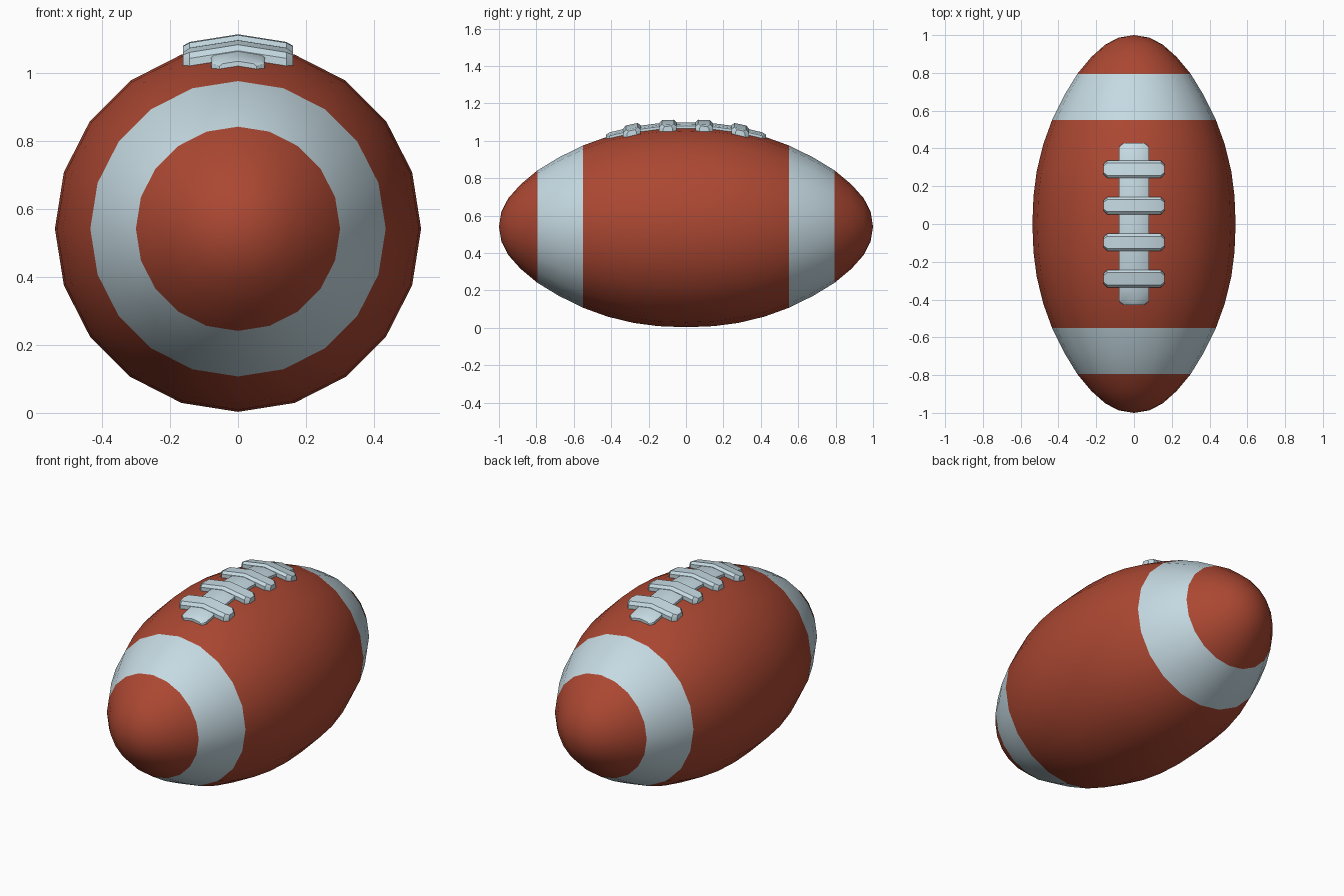
import bpy, bmesh, math

if "Cube" in bpy.data.objects:
    bpy.data.objects.remove(bpy.data.objects["Cube"])

CZ = 0.541
HALF = [(0, .538), (.15, .532), (.28, .515), (.42, .481), (.55, .434), (.68, .370),
        (.795, .300), (.885, .225), (.95, .152), (.987, .08), (1, 0)]


def material(name, col):
    m = bpy.data.materials.new(name)
    m.diffuse_color = (*col, 1)
    m.use_nodes = True
    m.node_tree.nodes["Principled BSDF"].inputs["Base Color"].default_value = m.diffuse_color
    return m


leather = material("brown leather", (.41, .064, .032))
white = material("pale white", (.56, .70, .76))


def radius(y):
    y = abs(y)
    for (a, ra), (b, rb) in zip(HALF, HALF[1:]):
        if y <= b:
            return ra + (rb - ra) * (y - a) / (b - a)
    return 0


def finish(name, bm, mats, angle):
    bmesh.ops.recalc_face_normals(bm, faces=bm.faces)
    me = bpy.data.meshes.new(name)
    bm.to_mesh(me)
    bm.free()
    ob = bpy.data.objects.new(name, me)
    bpy.context.collection.objects.link(ob)
    for m in mats:
        me.materials.append(m)
    bpy.ops.object.select_all(action='DESELECT')
    bpy.context.view_layer.objects.active = ob
    ob.select_set(True)
    bpy.ops.object.shade_smooth_by_angle(angle=math.radians(angle))


def loft(bm, rings, caps):
    vs = [[bm.verts.new(p) for p in r] for r in rings]
    n = len(vs[0])
    for a, b in zip(vs, vs[1:]):
        for i in range(n):
            bm.faces.new((a[i], a[(i + 1) % n], b[(i + 1) % n], b[i]))
    if caps:
        bm.faces.new(vs[0])
        bm.faces.new(vs[-1])


# Ball: 20-sided spindle along y, two painted bands
bm = bmesh.new()
prof = [(-y, r) for y, r in HALF[:0:-1]] + HALF
loft(bm, [[(r * math.cos(k * math.pi / 10), y, CZ + r * math.sin(k * math.pi / 10))
           for k in range(20)] for y, r in prof], False)
bmesh.ops.remove_doubles(bm, verts=bm.verts, dist=1e-5)
for f in bm.faces:
    if .55 < abs(f.calc_center_median().y) < .795:
        f.material_index = 1
finish("ball", bm, [leather, white], 40)


def on_ball(x, y, h):
    """Point at height h above the top facets of the ball."""
    return (x, y, CZ + radius(y) - .158 * abs(x) + h)


# Long lace strip following the seam
bm = bmesh.new()
rings = []
for y, w in [(-.428, .055), (-.41, .078), (-.35, .08), (-.28, .08), (-.15, .08), (0, .08),
             (.15, .08), (.28, .08), (.35, .08), (.41, .078), (.428, .055)]:
    t = .014 if abs(y) > .42 else .02
    rings.append([on_ball(x, y, h) for x, h in
                  [(-w, -.015), (-w, t - .006), (-w + .01, t), (0, t),
                   (w - .01, t), (w, t - .006), (w, -.015), (0, -.015)]])
loft(bm, rings, True)
finish("seam_lace", bm, [white], 30)

# Four cross laces
for i, y0 in enumerate((-.29, -.097, .097, .29)):
    bm = bmesh.new()
    rings = []
    for x, s, t in [(-.162, .55, .028), (-.142, 1, .036), (0, 1, .036),
                    (.142, 1, .036), (.162, .55, .028)]:
        rings.append([on_ball(x, y0 + v * s, h) for v, h in
                      [(-.047, -.012), (-.047, t - .014), (-.032, t),
                       (.032, t), (.047, t - .014), (.047, -.012)]])
    loft(bm, rings, True)
    finish(f"cross_lace_{i + 1}", bm, [white], 30)
